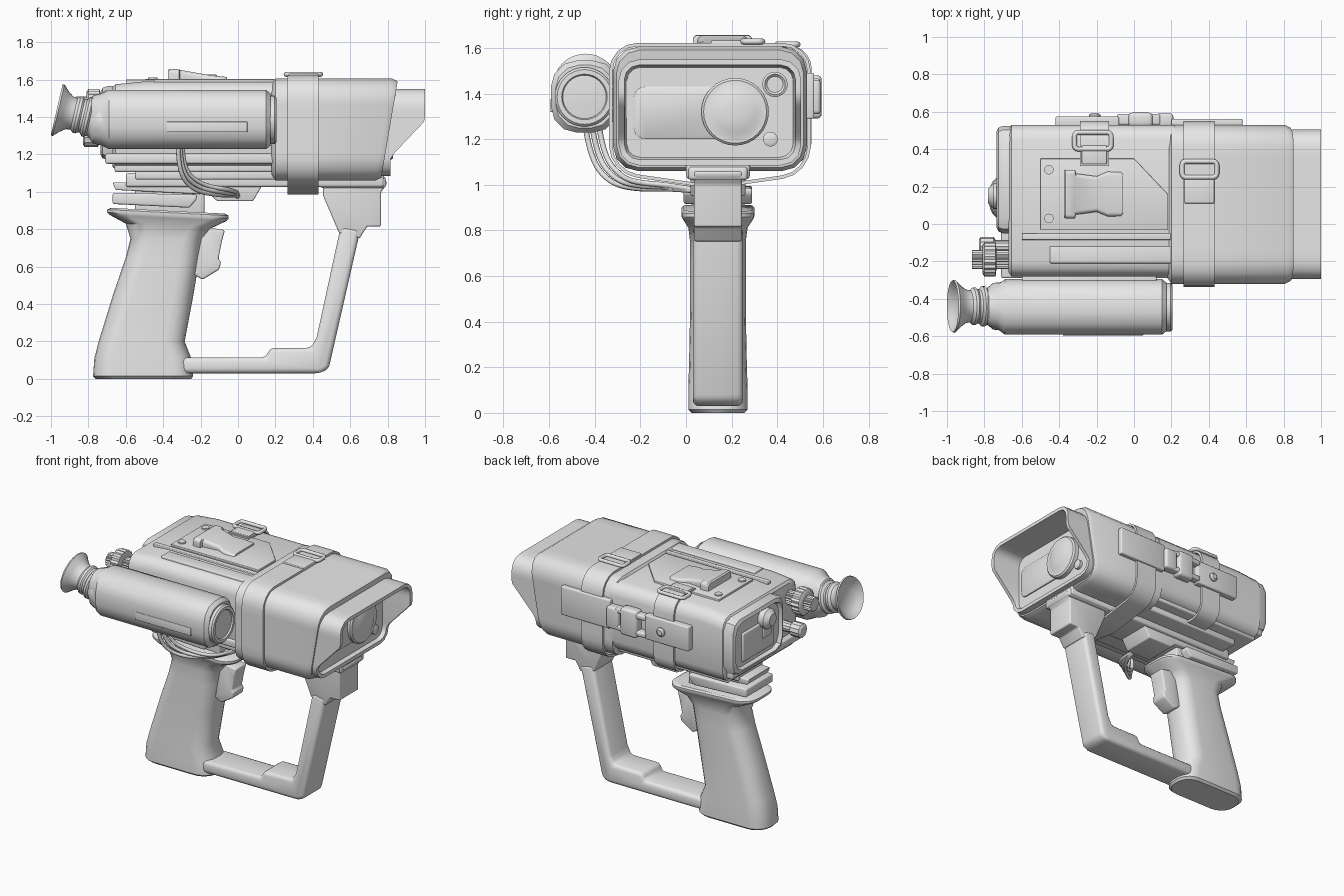
import bpy, bmesh, math
from mathutils import Matrix, Vector

if "Cube" in bpy.data.objects:
    bpy.data.objects.remove(bpy.data.objects["Cube"])

grey = bpy.data.materials.new("matte_grey")
grey.diffuse_color = (0.8, 0.8, 0.8, 1)
grey.use_nodes = True
grey.node_tree.nodes["Principled BSDF"].inputs["Base Color"].default_value = grey.diffuse_color


def finish(name, bm, bevel=0, seg=3):
    bmesh.ops.recalc_face_normals(bm, faces=bm.faces)
    if bevel:
        edges = [e for e in bm.edges if len(e.link_faces) == 2 and e.calc_face_angle() > 0.5]
        bmesh.ops.bevel(bm, geom=edges, offset=bevel, segments=seg, profile=0.5,
                        affect='EDGES', clamp_overlap=True)
    me = bpy.data.meshes.new(name)
    bm.to_mesh(me)
    bm.free()
    ob = bpy.data.objects.new(name, me)
    me.materials.append(grey)
    bpy.context.collection.objects.link(ob)
    return ob


def loft(name, rings, closed=False, bevel=0):
    """Skin a list of equal-length point rings."""
    bm = bmesh.new()
    vs = [[bm.verts.new(p) for p in r] for r in rings]
    n = len(vs[0])
    for i in range(len(vs) if closed else len(vs) - 1):
        a, b = vs[i], vs[(i + 1) % len(vs)]
        for j in range(n):
            k = (j + 1) % n
            bm.faces.new((a[j], a[k], b[k], b[j]))
    if not closed:
        bm.faces.new(vs[0])
        bm.faces.new(vs[-1])
    return finish(name, bm, bevel)


def rrect(u0, u1, v0, v1, r, n=5, sub=1):
    """Rounded rectangle, with its straight sides cut into sub pieces."""
    arcs = []
    for u, v, a in ((u1-r, v0+r, -90), (u1-r, v1-r, 0), (u0+r, v1-r, 90), (u0+r, v0+r, 180)):
        arcs.append([(u + r*math.cos(math.radians(a + 90*i/n)),
                      v + r*math.sin(math.radians(a + 90*i/n))) for i in range(n + 1)])
    out = []
    for i, arc in enumerate(arcs):
        out += arc
        p, q = arc[-1], arcs[(i + 1) % 4][0]
        out += [(p[0] + (q[0]-p[0])*t/sub, p[1] + (q[1]-p[1])*t/sub) for t in range(1, sub)]
    return out


def section(x, *args, **kw):
    """Ring across the x axis; x may be a function of height."""
    return [(x(z) if callable(x) else x, y, z) for y, z in rrect(*args, **kw)]


def box(name, x0, x1, y0, y1, z0, z1, bevel=0.01):
    return loft(name, [[(x, y0, z0), (x, y1, z0), (x, y1, z1), (x, y0, z1)] for x in (x0, x1)], bevel=bevel)


def prism(name, pts, y0, y1, bevel=0.01):
    return loft(name, [[(x, y, z) for x, z in pts] for y in (y0, y1)], bevel=bevel)


def plate(name, pts, z0, z1, bevel=0.004):
    return loft(name, [[(x, y, z) for x, y in pts] for z in (z0, z1)], bevel=bevel)


def turned(name, prof, y, z, n=32, ribs=0):
    """Solid of revolution about the x direction."""
    return loft(name, [[(x, y + (r - (ribs if j % 2 else 0))*math.cos(math.tau*j/n),
                         z + (r - (ribs if j % 2 else 0))*math.sin(math.tau*j/n))
                        for j in range(n)] for x, r in prof])


def ribbon(name, pts, x0, x1, t, closed=False):
    """Strap of thickness t along a path in the yz plane."""
    rings, n = [], len(pts)
    for i, p in enumerate(pts):
        a = pts[(i - 1) % n] if closed or i else p
        b = pts[(i + 1) % n] if closed or i < n - 1 else p
        d = (Vector(b) - Vector(a)).normalized()
        q = (p[0] + d.y*t, p[1] - d.x*t)
        rings.append([(x0, *p), (x1, *p), (x1, *q), (x0, *q)])
    return loft(name, rings, closed)


def cable(name, pts, r, cyclic=False, smooth=True):
    cu = bpy.data.curves.new(name, 'CURVE')
    cu.dimensions, cu.bevel_depth, cu.bevel_resolution = '3D', r, 2
    sp = cu.splines.new('NURBS' if smooth else 'POLY')
    sp.points.add(len(pts) - 1)
    for s, p in zip(sp.points, pts):
        s.co = (*p, 1)
    sp.use_cyclic_u = cyclic
    sp.use_endpoint_u, sp.order_u = True, 3
    cu.materials.append(grey)
    bpy.context.collection.objects.link(bpy.data.objects.new(name, cu))


# Front housing with slanted hood and hollow mouth
end = lambda z: 0.765 + 0.085*(z - 1.07)/0.5
lip = lambda z: max(0.815, min(1.0, 0.81 + 0.95*(z - 1.18)))
H = dict(sub=10, n=3)
loft("front_housing", [
    section(0.18, -.29, .50, 1.09, 1.58, .10, **H),
    section(0.20, -.32, .53, 1.06, 1.605, .11, **H),
    section(lambda z: end(z) - .03, -.32, .53, 1.06, 1.605, .11, **H),
    section(end, -.305, .515, 1.075, 1.59, .10, **H),
    section(end, -.295, .505, 1.085, 1.55, .09, **H),
    section(lip, -.295, .505, 1.085, 1.55, .09, **H),
    section(lip, -.27, .48, 1.11, 1.525, .065, **H),
    section(0.79, -.26, .47, 1.12, 1.515, .06, **H)])
loft("sensor_panel", [section(x, -.23+i, .30-i, 1.20+i, 1.43-i, .05) for x, i in ((.77, 0), (.797, 0), (.803, .008))])
turned("main_lens", [(.77, .148), (.82, .148), (.83, .138), (.83, .115), (.842, .09), (.848, .03)], .215, 1.32)
turned("small_lens", [(.77, .055), (.815, .055), (.82, .045), (.81, .035)], .39, 1.44)
turned("indicator", [(.77, .032), (.81, .032), (.815, .022)], .37, 1.20)

# Rear housing and stepped tail
loft("rear_housing", [section(x, -.28+i, .53-i, 1.12+i*.7, z-i*.5, .08, n=3) for x, i, z in
                      ((-.67, .02, 1.57), (-.655, 0, 1.575), (-.5, 0, 1.59), (.22, 0, 1.59))])
loft("tail_block", [section(x, -.05+i, .525-i, 1.17+i, 1.565-i, .075, n=2) for x, i in
                    ((-.71, .055), (-.71, .04), (-.735, .03), (-.725, .01), (-.70, 0), (-.6, 0))])
box("tail_panel", -.725, -.6, .06, .40, 1.24, 1.44)
box("tail_port", -.735, -.6, .10, .19, 1.33, 1.42, .006)
turned("tail_button", [(-.6, .07), (-.75, .07), (-.78, .04)], .15, 1.46, 20)
for i, (x, y0, y1, z) in enumerate(((-.71, -.29, .50, 1.15), (-.66, -.25, .48, 1.105), (-.55, -.16, .40, 1.065))):
    box(f"lower_step_{i}", x, .24, y0, y1, z, z + .055, .012)
box("keel", -.60, .78, .0, .28, 1.025, 1.10, .015)
turned("rear_knob", [(-.65, .05), (-.735, .05), (-.74, .092), (-.80, .092), (-.81, .075), (-.81, .05), (-.865, .05)],
       -.19, 1.46, 36, .008)
turned("lower_knob", [(-.62, .035), (-.74, .035), (-.75, .05), (-.82, .05), (-.83, .035)], -.12, 1.29, 24, .004)

# Top plate, hump, screws and rails
plate("top_plate", [(-.5, -.03), (.18, -.03), (.18, .16), (0, .35), (-.5, .35)], 1.57, 1.603)
loft("top_hump", [section(x, .16-w, .16+w, 1.57, z, .022) for x, w, z in
                  ((-.375, .125, 1.65), (-.365, .13, 1.657), (-.315, .13, 1.655), (-.31, .11, 1.652),
                   (-.20, .095, 1.632), (-.14, .12, 1.622), (-.07, .12, 1.615), (-.06, .11, 1.615))])
for y in (.03, .29):
    bpy.ops.mesh.primitive_cylinder_add(vertices=20, radius=.025, depth=.03, location=(-.455, y, 1.597))
    bpy.context.object.name = "plate_screw"
    bpy.context.object.data.materials.append(grey)
box("top_rail", -.45, .20, -.21, -.12, 1.57, 1.602, .006)
box("top_rail_narrow", -.60, .20, -.085, -.05, 1.57, 1.60, .005)

# Side scope with eyepiece
S = [(-.79, .06, .05), (-.775, .045, .03), (-.73, .03, .02), (-.69, 0, 0), (.15, 0, 0), (.165, .012, .012), (.175, .02, .02)]
loft("scope_body", [section(x, -.592+i, -.295-i, 1.228+j, 1.545-j, .115-i*.5, n=3) for x, i, j in S])
turned("scope_front_ring", [(.16, .13), (.195, .13), (.205, .12), (.205, .10), (.195, .095), (.20, .03)], -.445, 1.385)
box("scope_inset_plate", -.38, .05, -.595, -.58, 1.32, 1.375, .002)
box("scope_mount", -.60, .12, -.34, -.25, 1.28, 1.46)
eye = turned("eyepiece", [(-.70, .13), (-.75, .125), (-.775, .105), (-.79, .098), (-.80, .108), (-.815, .108),
                          (-.827, .092), (-.84, .092), (-.85, .10), (-.865, .10), (-.88, .086), (-.905, .09),
                          (-.935, .112), (-.965, .142), (-.975, .138), (-.95, .105), (-.93, .075)], -.44, 1.39)
piv = Vector((-.76, -.44, 1.39))
eye.data.transform(Matrix.Translation(piv) @ Matrix.Rotation(math.radians(13), 4, 'Y') @ Matrix.Translation(-piv))

# Grip with sloping collar, mounting plates and trigger
G = [(0, -.76, -.25, .115), (.015, -.775, -.24, .13), (.11, -.768, -.25, .13), (.20, -.745, -.285, .127),
     (.45, -.668, -.238, .122), (.65, -.60, -.205, .122), (.75, -.575, -.185, .122), (.82, -.60, -.14, .13),
     (.862, -.685, -.06, .155), (.875, -.70, -.05, .16), (.89, -.70, -.05, .16), (.90, -.68, -.07, .15)]
loft("grip", [[(x, y, z - (.05*(x + .4) if z > .8 else 0)) for x, y in rrect(a, b, .14-w, .14+w, .105)]
              for z, a, b, w in G])
box("grip_neck", -.55, -.18, .05, .23, .87, 1.08)
prism("mount_plate", [(-.67, .935), (-.26, .915), (-.22, .96), (-.22, .985), (-.67, .995)], -.01, .29)
prism("mount_wedge", [(-.67, 1.05), (-.655, 1.01), (-.15, .985), (-.11, .95), (.08, .95), (.13, 1.035), (.13, 1.05)], .02, .26)
prism("trigger", [(-.22, .79), (-.16, .81), (-.07, .795), (-.085, .74), (-.105, .64), (-.09, .625), (-.10, .585),
                  (-.19, .53), (-.24, .56)], .08, .20, .014)

# Guard loop and front support
prism("guard_loop", [(-.32, .03), (.44, .03), (.485, .055), (.655, .80), (.55, .82), (.42, .22), (.39, .165),
                     (.17, .165), (.15, .115), (-.32, .115)], .03, .25, .028)
prism("front_support", [(.455, 1.06), (.455, .98), (.54, .78), (.65, .75), (.69, .815), (.765, .815), (.765, 1.0),
                        (.795, 1.04), (.795, 1.06)], .035, .245, .018)
box("support_collar", .44, .79, .01, .27, 1.02, 1.08, .015)

# Front strap that sags beneath the body, with buckle and tail
path = [(y, z - .06*max(0, 1 - abs(y - .12)/.42) if z < 1.12 else z)
        for y, z in rrect(-.322, .532, 1.058, 1.607, .11, n=4, sub=6)]
ribbon("front_strap", path, .265, .43, .015, True)
box("strap_tail", .27, .43, .11, .26, 1.61, 1.632, .005)


def buckle(name, x0, x1, y0, y1, z):
    cable(name, [(x, y, z) for x, y in rrect(x0, x1, y0, y1, .02, 3)], .013, True, False)


buckle("front_buckle", .257, .443, .25, .335, 1.628)

# Rear strap over the far side
arc = rrect(-.28, .535, 1.10, 1.597, .09)
ribbon("rear_strap", [(.30, 1.10)] + arc[:12] + [(.31, 1.597)], -.29, -.135, .016)
buckle("rear_buckle", -.318, -.122, .40, .49, 1.615)
box("rear_strap_tail", -.28, -.145, .32, .42, 1.60, 1.622, .005)

# Side clip, plates and stud
box("side_plate_front", .20, .58, .52, .562, 1.29, 1.49, .008)
box("side_plate_rear", -.42, -.08, .52, .574, 1.30, 1.47, .008)
box("clip_body", -.03, .10, .52, .595, 1.29, 1.48, .02)
box("clip_socket", .115, .21, .52, .59, 1.31, 1.46, .015)
for z in (1.31, 1.43):
    box("clip_prong", -.09, .14, .53, .588, z, z + .035, .01)
stud = turned("stud", [(-.02, .03), (.012, .03), (.022, .018)], 0, 0, 20)
stud.data.transform(Matrix.Translation((-.21, .572, 1.385)) @ Matrix.Rotation(math.pi/2, 4, 'Z'))

# Cables from scope to mount
for i in range(3):
    d = .03*i
    cable("cable", [(-.32 + d*.4, -.44 + d, 1.25), (-.32 + d*.4, -.42 + d, 1.12), (-.25 + d, -.34 + d, 1.01 + d*.4),
                    (-.10 + d, -.22, .98 + d*.5), (0, -.06, .985 + d*.2), (0, .08, .97)], .012)

bpy.ops.object.select_all(action='DESELECT')
for ob in bpy.context.scene.objects:
    if ob.type == 'MESH':
        ob.select_set(True)
        bpy.context.view_layer.objects.active = ob
bpy.ops.object.shade_smooth_by_angle(angle=math.radians(35))
